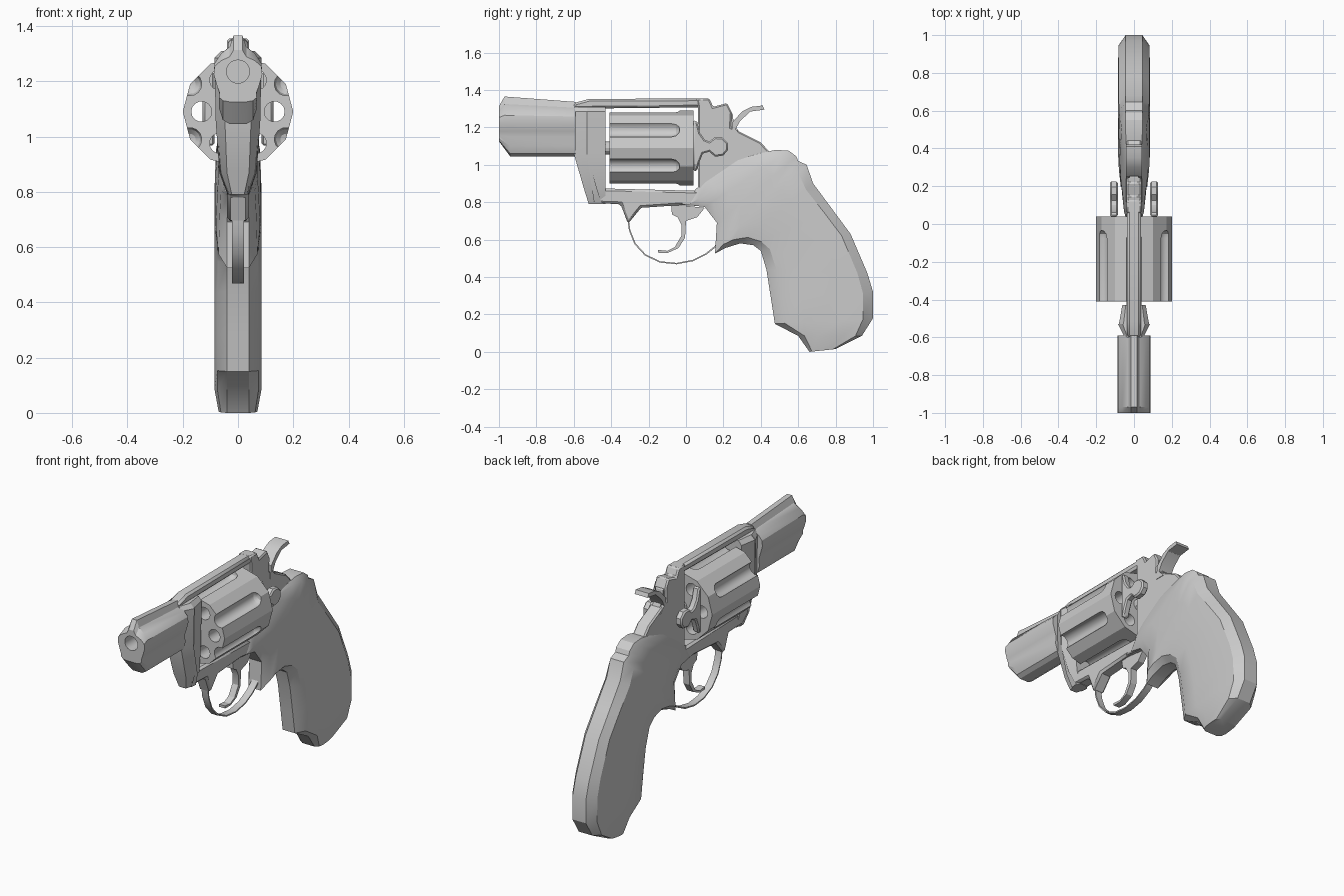
import bpy, bmesh
from math import sin, cos, pi, radians


def add_loft(bm, rings):
    """Skin equal-length closed rings and cap both ends."""
    vs = [[bm.verts.new(p) for p in r] for r in rings]
    n = len(vs[0])
    for a, b in zip(vs, vs[1:]):
        for i in range(n):
            j = (i + 1) % n
            bm.faces.new((a[i], a[j], b[j], b[i]))
    bm.faces.new(vs[0])
    bm.faces.new(vs[-1])


def finish(name, bm):
    bmesh.ops.recalc_face_normals(bm, faces=bm.faces[:])
    me = bpy.data.meshes.new(name)
    bm.to_mesh(me)
    bm.free()
    ob = bpy.data.objects.new(name, me)
    bpy.context.collection.objects.link(ob)
    return ob


def loft(name, rings):
    bm = bmesh.new()
    add_loft(bm, rings)
    return finish(name, bm)


def prism(name, pts, x0, x1, bevel=0.0):
    """Side profile (y, z) extruded from x0 to x1."""
    ob = loft(name, [[(x, y, z) for y, z in pts] for x in (x0, x1)])
    if bevel:
        m = ob.modifiers.new("bevel", 'BEVEL')
        m.width, m.segments, m.limit_method = bevel, 1, 'ANGLE'
        m.angle_limit = radians(60)
    return ob


def tube(cx, cz, stations, n, phase=0.0):
    """Round rings along y from (y, radius) stations."""
    return [[(cx + r * cos(phase + 2 * pi * i / n), y, cz + r * sin(phase + 2 * pi * i / n))
             for i in range(n)] for y, r in stations]


def cut(ob, cutter):
    m = ob.modifiers.new("cut", 'BOOLEAN')
    m.operation, m.object, m.solver = 'DIFFERENCE', cutter, 'EXACT'
    bpy.context.view_layer.objects.active = ob
    bpy.ops.object.modifier_apply(modifier=m.name)
    bpy.data.objects.remove(cutter)


# Barrel with top rib and lower lug, chamfered at the front
half = [(0.016, 1.365), (0.03, 1.325), (0.062, 1.3), (0.085, 1.265), (0.088, 1.225),
        (0.075, 1.18), (0.066, 1.15), (0.068, 1.1), (0.055, 1.06), (0.03, 1.045)]
sect = half + [(-x, z) for x, z in reversed(half)]


def barrel_ring(y_top, y_low, top, low):
    ring = []
    for x, z in sect:
        y = y_top if z > 1.2 else y_low
        if z > 1.235:
            z = 1.235 + (z - 1.235) * top
        elif z < 1.16:
            z = 1.16 + (z - 1.16) * low
        ring.append((x, y, z))
    return ring


barrel = loft("barrel", [barrel_ring(-1, -1, 0.6, 0.3), barrel_ring(-0.97, -0.94, 1, 1),
                         barrel_ring(-0.59, -0.59, 0.78, 1)])
cut(barrel, loft("bore_cutter", tube(0, 1.235, [(-1.05, 0.042), (-0.75, 0.042)], 20)))

# Frame front block, a bulged column that narrows downward
rings = []
for z, yf, w in [(1.31, -0.6, 0.7), (1.285, -0.6, 1), (1.06, -0.6, 0.95), (0.87, -0.545, 0.8),
                 (0.79, -0.52, 0.45)]:
    side = [(0.05, yf), (0.085, yf + 0.07), (0.08, yf / 2 - 0.23), (0.062, -0.43)]
    rings.append([(x * w, y, z) for x, y in side] + [(-x * w, y, z) for x, y in reversed(side)])
loft("frame_front", rings)

# Rest of the frame
prism("top_strap", [(-0.6, 1.3), (-0.6, 1.33), (-0.52, 1.352), (0.13, 1.355), (0.13, 1.308)],
      -0.036, 0.036, 0.012)
prism("lower_frame", [(-0.5, 0.875), (0.1, 0.86), (0.15, 0.775), (-0.02, 0.785), (-0.24, 0.77),
                      (-0.31, 0.685), (-0.35, 0.79), (-0.5, 0.795)], -0.04, 0.04, 0.012)
prism("rear_frame", [(0.065, 0.84), (0.065, 1.31), (0.055, 1.355), (0.125, 1.355), (0.145, 1.31),
                     (0.22, 1.33), (0.245, 1.28), (0.24, 1.2), (0.34, 1.15), (0.4, 1.12),
                     (0.445, 1.07), (0.5, 1.04), (0.35, 0.75), (0.17, 0.7), (0.1, 0.775),
                     (-0.04, 0.79)], -0.04, 0.04, 0.008)

# Fluted cylinder with six through chambers
CZ = 1.09
cyl = loft("cylinder", tube(0, CZ, [(-0.41, 0.2), (0.04, 0.2)], 12))
bm = bmesh.new()
for k in range(6):
    a = k * pi / 3
    add_loft(bm, tube(0.132 * cos(a), CZ + 0.132 * sin(a), [(-0.5, 0.037), (0.1, 0.037)], 14))
    a += pi / 6
    add_loft(bm, tube(0.2 * cos(a), CZ + 0.2 * sin(a),
                      [(-0.5, 0.042), (-0.075, 0.042), (-0.053, 0.036), (-0.038, 0.02),
                       (-0.034, 0.004)], 14, 0.1))
cut(cyl, finish("cylinder_cutter", bm))
loft("cylinder_axle", tube(0, CZ, [(-0.46, 0.035), (0.08, 0.035)], 12))

# Latch plates on both sides
latch = [(0.04, 1.24), (0.06, 1.23), (0.075, 1.17), (0.1, 1.135), (0.125, 1.125), (0.155, 1.148),
         (0.195, 1.145), (0.225, 1.115), (0.225, 1.08), (0.2, 1.05), (0.155, 1.043),
         (0.125, 1.07), (0.09, 1.06), (0.07, 1.01), (0.06, 0.97), (0.04, 0.965)]
for s, tag in ((1, "right"), (-1, "left")):
    prism("latch_" + tag, latch, s * 0.085, s * 0.128, 0.008)

# Hammer
prism("hammer", [(0.2, 1.25), (0.22, 1.31), (0.25, 1.27), (0.255, 1.22), (0.3, 1.15), (0.25, 1.1)],
      -0.025, 0.025)
prism("hammer_spur", [(0.24, 1.15), (0.25, 1.23), (0.3, 1.285), (0.35, 1.31), (0.41, 1.317),
                      (0.42, 1.295), (0.345, 1.285), (0.29, 1.235), (0.265, 1.19), (0.3, 1.15)],
      -0.043, 0.043)

# Trigger
prism("trigger", [(-0.08, 0.79), (-0.075, 0.735), (-0.045, 0.72), (-0.025, 0.68), (-0.025, 0.62),
                  (-0.06, 0.56), (-0.1, 0.54), (-0.15, 0.545), (-0.15, 0.53), (-0.1, 0.528),
                  (-0.04, 0.555), (-0.005, 0.61), (0.0, 0.7), (0.06, 0.72), (0.1, 0.77)],
      -0.02, 0.02)

# Trigger guard, a thin curved strap
path = [(-0.315, 0.72), (-0.305, 0.65), (-0.275, 0.575), (-0.22, 0.515), (-0.14, 0.477),
        (-0.05, 0.468), (0.04, 0.485), (0.11, 0.52), (0.16, 0.56), (0.18, 0.6)]
inner = [(y + (-0.07 - y) * 0.03, z + (0.72 - z) * 0.03) for y, z in path]
loft("trigger_guard", [[(-0.021, *o), (0.021, *o), (0.021, *i), (-0.021, *i)]
                       for o, i in zip(path, inner)])

# Grip, lofted from front-strap to back-strap stations: front (y, z), back (y, z), half width
stations = [
    (0.66, 0.0, 0.8, 0.015, 0.07), (0.6, 0.085, 0.94, 0.085, 0.085),
    (0.475, 0.15, 1.0, 0.18, 0.085), (0.455, 0.28, 1.0, 0.32, 0.085),
    (0.43, 0.44, 0.97, 0.42, 0.085), (0.4, 0.54, 0.88, 0.63, 0.085),
    (0.36, 0.57, 0.78, 0.765, 0.085), (0.29, 0.58, 0.68, 0.9, 0.085),
    (0.21, 0.555, 0.645, 1.0, 0.083), (0.155, 0.525, 0.6, 1.02, 0.08),
    (0.165, 0.69, 0.59, 1.045, 0.075), (0.1, 0.775, 0.55, 1.075, 0.07),
    (0.02, 0.79, 0.48, 1.08, 0.06), (0.05, 0.87, 0.3, 1.04, 0.042)]
rings = []
for fy, fz, by, bz, w in stations:
    e = min(0.04, w * 0.75)
    side = [(e, 0), (w * 0.88, 0.1), (w, 0.3), (w, 0.7), (w * 0.95, 0.9), (e * 1.1, 1)]
    right = [(x, fy + (by - fy) * t, fz + (bz - fz) * t) for x, t in side]
    rings.append(right + [(-x, y, z) for x, y, z in reversed(right)])
loft("grip", rings)

# Smooth shading that keeps hard edges
bpy.ops.object.select_all(action='DESELECT')
for ob in bpy.context.scene.objects:
    ob.select_set(True)
    bpy.context.view_layer.objects.active = ob
bpy.ops.object.shade_smooth_by_angle(angle=radians(28))
